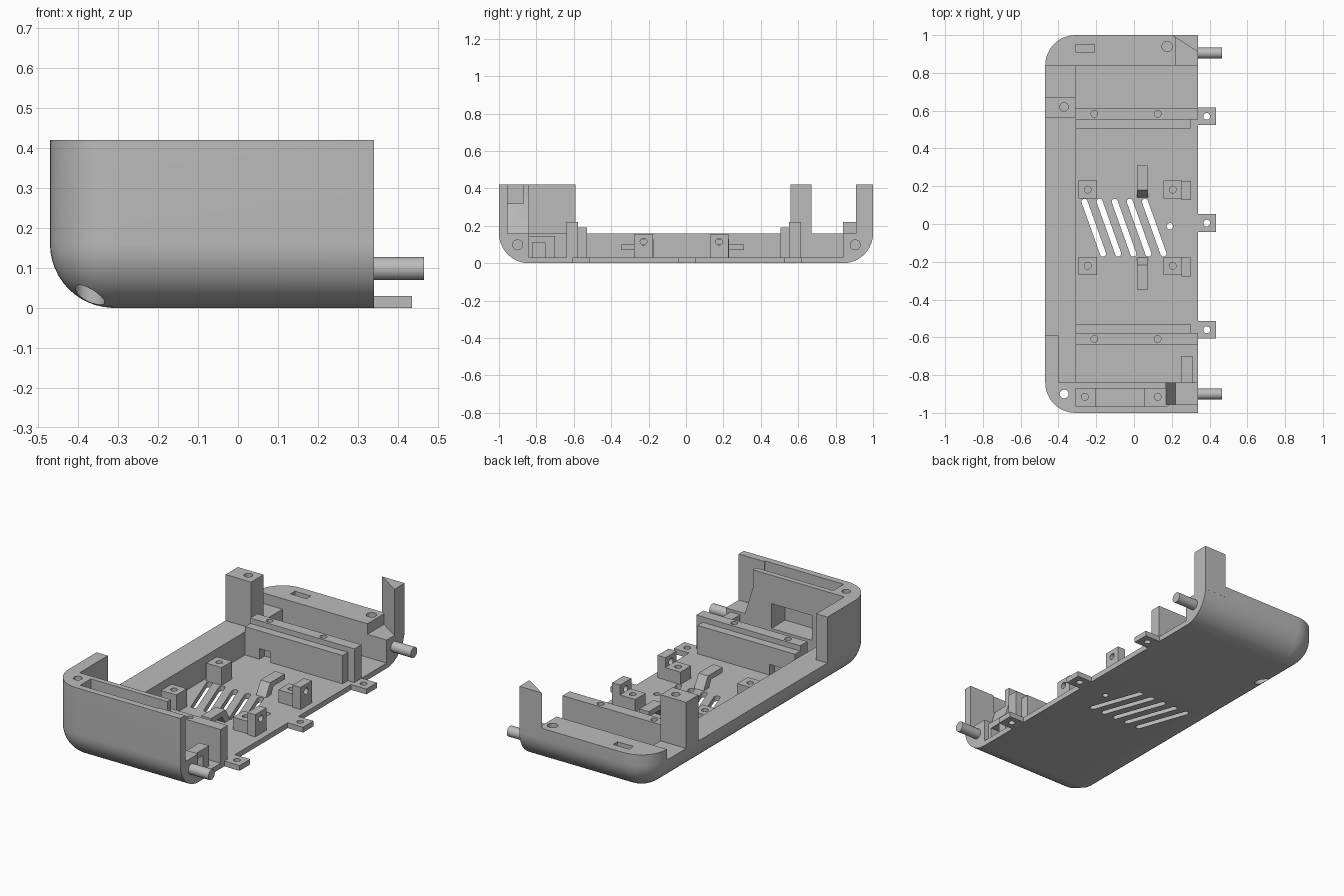
import bpy, bmesh, math
from mathutils import Vector

if "Cube" in bpy.data.objects:
    bpy.data.objects.remove(bpy.data.objects["Cube"], do_unlink=True)

grey = bpy.data.materials.new("plain grey")
grey.use_nodes = True
colour = (0.5, 0.5, 0.5, 1)
grey.diffuse_color = colour
grey.node_tree.nodes["Principled BSDF"].inputs["Base Color"].default_value = colour


def finish(name, bm):
    bmesh.ops.recalc_face_normals(bm, faces=bm.faces)
    mesh = bpy.data.meshes.new(name)
    bm.to_mesh(mesh)
    bm.free()
    mesh.materials.append(grey)
    obj = bpy.data.objects.new(name, mesh)
    bpy.context.collection.objects.link(obj)
    return obj


def loft(name, rings):
    bm = bmesh.new()
    loops = [[bm.verts.new(p) for p in ring] for ring in rings]
    n = len(loops[0])
    for a, b in zip(loops, loops[1:]):
        for i in range(n):
            j = (i + 1) % n
            bm.faces.new((a[i], a[j], b[j], b[i]))
    bm.faces.new(loops[0][::-1])
    bm.faces.new(loops[-1])
    return finish(name, bm)


def prism(name, points, axis, lo, hi):
    """Extrude a 2D outline along x, y or z."""
    def place(p, d):
        return {"x": (d, *p), "y": (p[0], d, p[1]), "z": (*p, d)}[axis]
    return loft(name, [[place(p, d) for p in points] for d in (lo, hi)])


def box(name, x0, x1, y0, y1, z0, z1):
    return prism(name, [(x0, y0), (x1, y0), (x1, y1), (x0, y1)], "z", z0, z1)


def circle(a, b, r, n=24):
    return [(a + r * math.cos(t * math.tau / n), b + r * math.sin(t * math.tau / n))
            for t in range(n)]


def rod(name, a, b, r, axis, lo, hi):
    return prism(name, circle(a, b, r), axis, lo, hi)


def select(obj):
    bpy.ops.object.select_all(action="DESELECT")
    obj.select_set(True)
    bpy.context.view_layer.objects.active = obj


def cut(obj, *cutters):
    for cutter in cutters:
        mod = obj.modifiers.new("cut", "BOOLEAN")
        mod.operation = "DIFFERENCE"
        mod.solver = "EXACT"
        mod.object = cutter
        select(obj)
        bpy.ops.object.modifier_apply(modifier=mod.name)
        bpy.data.objects.remove(cutter, do_unlink=True)


def smooth(obj):
    select(obj)
    bpy.ops.object.shade_smooth_by_angle(angle=math.radians(30))


# Rounded shell body: stacked outlines that shrink towards the bottom
R, STEPS, OPEN = 0.16, 12, 0.34


def outline(inset, z):
    r = R - inset
    ring = [(OPEN, 1 - inset, z)]
    for cy, start in ((0.84, 90), (-0.84, 180)):
        for i in range(STEPS + 1):
            t = math.radians(start + 90 * i / STEPS)
            ring.append((-0.31 + r * math.cos(t), cy + r * math.sin(t), z))
    return ring + [(OPEN, -1 + inset, z)]


angles = [math.radians(2 + 88 * i / STEPS) for i in range(STEPS + 1)]
shell = loft("shell", [outline(R * (1 - math.sin(t)), R * (1 - math.cos(t)) if i else 0)
                       for i, t in enumerate(angles)] + [outline(0, 0.42)])

# Hollow interior, lowered side and back walls, tall front end
cut(shell,
    box("interior", -0.31, 1, -0.84, 0.84, 0.03, 1),
    box("low_side", -1, 1, -0.59, 0.84, 0.16, 1),
    box("front_inside", -0.40, 1, -0.84, -0.5, 0.16, 1),
    box("low_back", -1, 1, 0.84, 2, 0.22, 1),
    box("back_corner", 0.22, 1, 0.8, 2, 0.16, 1),
    prism("ramp", [(0.17, 1), (0.17, 0.32), (0.22, 0.16), (1, 0.16), (1, 1)],
          "y", -0.955, -0.8),
    box("slot", -0.31, 0.18, -0.963, -0.87, 0.32, 1),
    box("slot_pocket", -0.2, 0.055, -0.963, -0.87, 0.12, 1),
    box("window", -0.2, 0.055, -0.9, -0.8, 0.12, 0.26),
    box("back_slot", -0.31, -0.21, 0.91, 0.95, 0.16, 1),
    rod("back_hole", 0.175, 0.94, 0.027, "z", 0.08, 1),
    rod("corner_hole", -0.37, -0.9, 0.023, "z", -1, 1),
    rod("corner_sink", -0.37, -0.9, 0.037, "z", -1, 0.08),
    rod("post_sink", -0.37, 0.62, 0.037, "z", -1, 0.08),
    rod("floor_hole", 0.19, -0.012, 0.017, "z", -1, 1))
cut(shell, *[rod("slot_hole", x, -0.915, 0.018, "z", 0.2, 1) for x in (-0.26, 0.125)])

# Slanted vents in the floor
for i in range(5):
    a = Vector((-0.262 + 0.08 * i, 0.118))
    b = a + Vector((0.098, -0.275))
    base = math.atan2(b.y - a.y, b.x - a.x)
    points = []
    for centre, start in ((b, base - math.pi / 2), (a, base + math.pi / 2)):
        for k in range(9):
            t = start + math.pi * k / 8
            points.append((centre.x + 0.016 * math.cos(t), centre.y + 0.016 * math.sin(t)))
    cut(shell, prism("vent", points, "z", -1, 0.1))
smooth(shell)

# Tall screw post on the side wall and three-sided post at the back corner
post = box("side_post", -0.47, -0.31, 0.56, 0.67, 0.155, 0.42)
cut(post, rod("hole", -0.37, 0.62, 0.022, "z", 0.3, 1))
prism("corner_post", [(0.2, 1), (OPEN, 0.91), (OPEN, 1)], "z", 0.155, 0.42)

# Hinge pegs
for name, y in (("front_peg", -0.9), ("back_peg", 0.905)):
    smooth(rod(name, y, 0.098, 0.029, "x", 0.3, 0.465))

# Screw tabs along the open edge
for i, y in enumerate((-0.56, 0.005, 0.57)):
    tab = box(f"tab_{i + 1}", 0.33, 0.435, y - 0.047, y + 0.047, 0, 0.03)
    cut(tab, rod("hole", 0.385, y, 0.018, "z", -1, 1))

# Stepped cross ribs
for name, s, shift in (("front_rib", -1, 0.025), ("back_rib", 1, 0)):
    y0, y1, y2 = [s * (y + shift) for y in (0.505, 0.552, 0.615)]
    rib = box(name, -0.31, OPEN, min(y1, y2), max(y1, y2), 0.02, 0.22)
    cut(rib, *[rod("hole", x, (y1 + y2) / 2, 0.018, "z", 0.1, 1) for x in (-0.21, 0.125)])
    step = box(name + "_step", -0.31, 0.30, min(y0, y1), max(y0, y1), 0.02, 0.19)
    cut(step, box("notch", -0.22, -0.15, min(y0, y1) - 0.02, max(y0, y1) + 0.02, 0.0, 0.09))

# Board standoffs and upright screw plates
for side, y in (("front", -0.222), ("back", 0.182)):
    for x, top, label in ((-0.245, 0.13, "inner"), (0.205, 0.1, "outer")):
        standoff = box(f"{side}_{label}_standoff", x - 0.048, x + 0.048,
                       y - 0.047, y + 0.047, 0.02, top)
        cut(standoff, rod("hole", x, y, 0.018, "z", 0.05, 1))
    yc = y - 0.005
    plate = box(side + "_plate", 0.252, 0.302, yc - 0.05, yc + 0.05, 0.02, 0.155)
    cut(plate, rod("hole", yc, 0.115, 0.018, "x", 0, 1))

# Bent spring clips beside the vents
for name, s, shift in (("front_clip", -1, 0.038), ("back_clip", 1, 0)):
    profile = [(0.135, 0.02), (0.18, 0.1), (0.31, 0.1), (0.31, 0.07), (0.21, 0.07), (0.18, 0.02)]
    prism(name, [(s * (y + shift), z) for y, z in profile], "x", 0.015, 0.075)

# Arched bracket by the front peg
bracket = box("front_bracket", 0.25, 0.31, -0.85, -0.70, 0.02, 0.145)
cut(bracket, box("arch", 0.2, 0.4, -0.82, -0.755, 0.0, 0.11))
